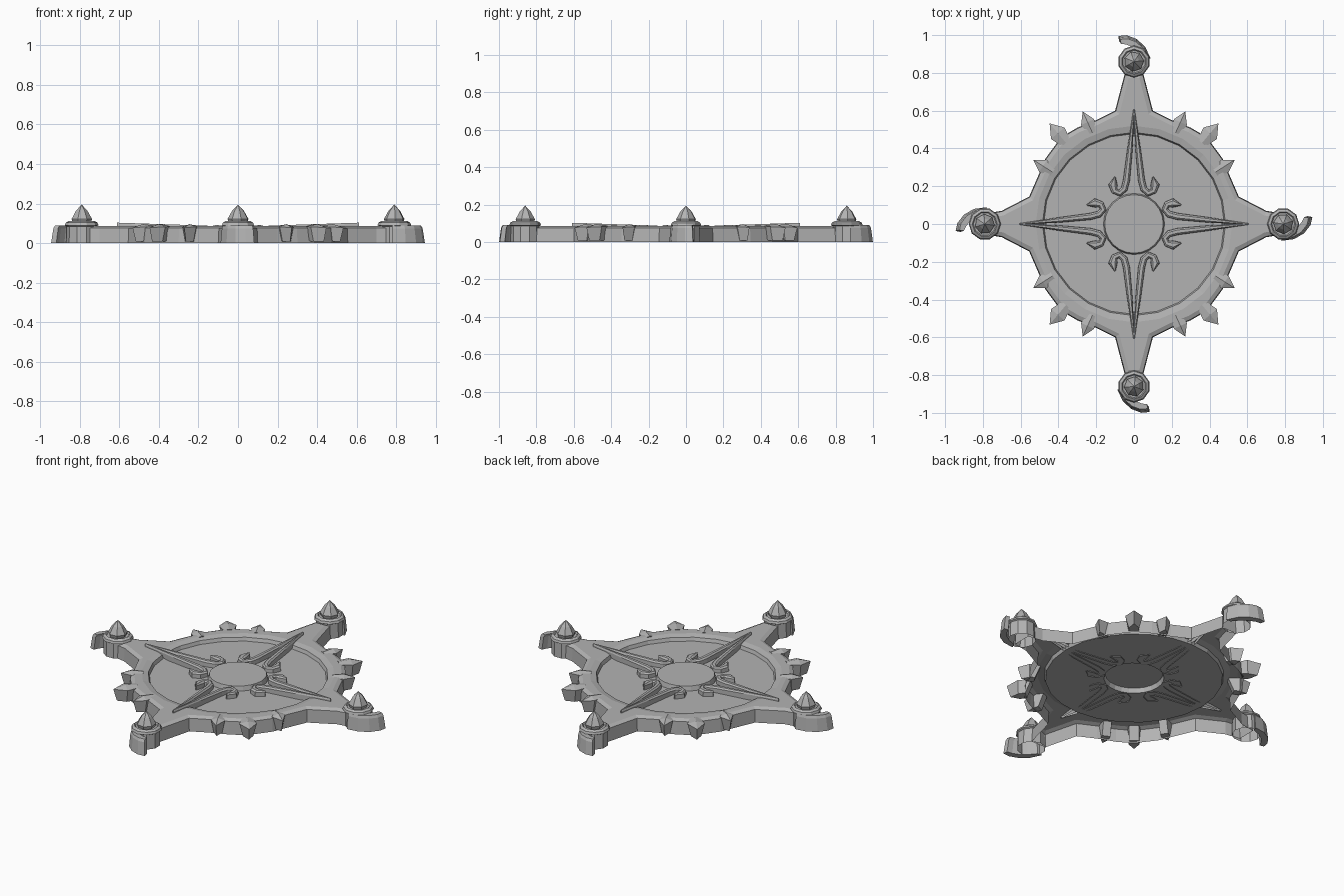
import bpy, bmesh
from math import sin, cos, pi, radians
from mathutils import Vector, Matrix

if "Cube" in bpy.data.objects:
    bpy.data.objects.remove(bpy.data.objects["Cube"])

grey = bpy.data.materials.new("dark_grey")
grey.diffuse_color = (0.45, 0.45, 0.45, 1)
grey.use_nodes = True
grey.node_tree.nodes["Principled BSDF"].inputs["Base Color"].default_value = grey.diffuse_color


def finish(name, bm, mat=None):
    bmesh.ops.recalc_face_normals(bm, faces=bm.faces)
    top = [f for f in bm.faces if abs(f.normal.z) > 0.6]
    if sum(f.normal.z * f.calc_area() for f in top) < -1e-4:
        bmesh.ops.reverse_faces(bm, faces=bm.faces)
    me = bpy.data.meshes.new(name)
    bm.to_mesh(me)
    bm.free()
    me.materials.append(grey)
    ob = bpy.data.objects.new(name, me)
    bpy.context.collection.objects.link(ob)
    if mat:
        ob.matrix_world = mat
    return ob


def bridge(bm, a, b):
    n = len(a)
    for i in range(n):
        j = (i + 1) % n
        bm.faces.new((a[i], a[j], b[j], b[i]))


def loft(bm, rings):
    """Connect equal-length rings of coordinates, return vertex rings."""
    vr = [[bm.verts.new(p) for p in r] for r in rings]
    for a, b in zip(vr, vr[1:]):
        bridge(bm, a, b)
    return vr


def circle(r, z, n, off=0.0):
    return [(r * cos(2 * pi * i / n + off), r * sin(2 * pi * i / n + off), z) for i in range(n)]


def inset(pts, d):
    """Offset a counter-clockwise outline inwards."""
    out, n = [], len(pts)
    for i in range(n):
        p, q, r = (Vector(pts[k % n]) for k in (i - 1, i, i + 1))
        a, b = (q - p).normalized(), (r - q).normalized()
        na, nb = Vector((-a.y, a.x)), Vector((-b.y, b.x))
        m = (na + nb).normalized()
        out.append(q + m * d / max(m.dot(na), 0.5))
    return out


def lathe(name, prof, n, mat, off=0.0):
    bm = bmesh.new()
    vr = loft(bm, [circle(r, z, n, off) for r, z in prof[:-1]])
    tip = bm.verts.new((0, 0, prof[-1][1]))
    for i in range(n):
        bm.faces.new((vr[-1][i], vr[-1][(i + 1) % n], tip))
    return finish(name, bm, mat)


# star plate: open shell with chamfered edge and sunken dial
quad = [(0.79, 0.055), (0.70, 0.07), (0.555, 0.145), (0.505, 0.26), (0.47, 0.345),
        (0.385, 0.46), (0.30, 0.51), (0.20, 0.55), (0.10, 0.60), (0.048, 0.80)]
mirror = [(-x, y) for x, y in reversed(quad)]
outline = quad + mirror
outline += [(-x, -y) for x, y in outline]
bm = bmesh.new()
walls = loft(bm, [[(*p, z) for p in inset(outline, d)]
                  for d, z in ((0, 0), (0.004, 0.076), (0.026, 0.086))])
N = 24
dial = loft(bm, [circle(r, z, N) for r, z in
                 ((0.52, 0.086), (0.485, 0.078), (0.478, 0.058), (0.162, 0.058),
                  (0.155, 0.085), (0.15, 0.086))])
bm.faces.new(dial[-1])
rim = [bm.edges.get((r[i], r[(i + 1) % len(r)]))
       for r in (walls[-1], dial[0]) for i in range(len(r))]
bmesh.ops.triangle_fill(bm, use_beauty=True, edges=rim)
finish("star_plate", bm)

# compass blades: two mirrored prongs each, (along, across, half width)
path = [(0.61, 0.0, 0.003), (0.40, 0.021, 0.014), (0.23, 0.040, 0.018),
        (0.185, 0.052, 0.018), (0.163, 0.076, 0.018), (0.175, 0.103, 0.018),
        (0.207, 0.112, 0.024), (0.25, 0.10, 0.003)]


def prong(side, rot):
    bm = bmesh.new()
    rows = []
    for i, (x, y, w) in enumerate(path):
        p, q = Vector(path[max(i - 1, 0)][:2]), Vector(path[min(i + 1, len(path) - 1)][:2])
        d = (q - p).normalized()
        nrm = Vector((-d.y, d.x))
        top = 0.083 + 0.033 * x
        low = 0.053 if x < 0.47 else 0.08
        row = []
        for k, z in ((-1, low), (-0.95, top - 0.008), (-0.45, top),
                     (0.45, top), (0.95, top - 0.008), (1, low)):
            c = Vector((x, y)) + nrm * w * k
            row.append(bm.verts.new((c.x, c.y * side, z)))
        rows.append(row)
    for a, b in zip(rows, rows[1:]):
        for i in range(5):
            bm.faces.new((a[i], a[i + 1], b[i + 1], b[i]))
    bm.faces.new(rows[0])
    bm.faces.new(rows[-1])
    finish("compass_blade", bm, Matrix.Rotation(rot, 4, 'Z'))


for k in range(4):
    prong(1, k * pi / 2)
    prong(-1, k * pi / 2)


# claws around the rim
def claw(angle, base, tip, w):
    bm = bmesh.new()
    m = base + (tip - base) * 0.5
    rings = [
        [(base + 0.03, -0.6 * w, 0.01), (base, -0.6 * w, 0.084), (base, 0, 0.09),
         (base, 0.6 * w, 0.084), (base + 0.03, 0.6 * w, 0.01)],
        [(m, -0.6 * w, 0.008), (m, -w, 0.082), (m, 0, 0.096),
         (m, w, 0.082), (m, 0.6 * w, 0.008)],
    ]
    a, b = [[bm.verts.new(p) for p in r] for r in rings]
    bridge(bm, a, b)
    t = bm.verts.new((tip, 0, 0.078))
    u = bm.verts.new((tip - 0.02, 0, 0.008))
    for i in (1, 2):
        bm.faces.new((b[i], b[i + 1], t))
    bm.faces.new((b[0], b[1], t, u))
    bm.faces.new((b[3], b[4], u, t))
    bm.faces.new((b[4], b[0], u))
    bm.faces.new(a)
    finish("rim_claw", bm, Matrix.Rotation(angle, 4, 'Z'))


for deg, base, tip, w in ((32.5, 0.51, 0.632, 0.038), (50, 0.56, 0.695, 0.047),
                          (65.5, 0.53, 0.655, 0.038)):
    for a in (deg, 180 - deg, 180 + deg, -deg):
        claw(radians(a), base, tip, w)

# corner towers with crystals and curled spurs
spur = [(-0.01, -0.085), (0.055, -0.076), (0.105, -0.047), (0.138, -0.005), (0.147, 0.035),
        (0.122, 0.04), (0.108, 0.012), (0.083, -0.018), (0.05, -0.04), (0.0, -0.06)]
for k in range(4):
    dist, twist = ((0.79, 0), (0.86, radians(18)))[k % 2]
    mat = Matrix.Rotation(k * pi / 2, 4, 'Z') @ Matrix.Translation((dist, 0, 0))
    lathe("tower", [(0.078, 0), (0.076, 0.085), (0.085, 0.09), (0.08, 0.103),
                    (0.066, 0.112), (0.06, 0.104), (0, 0.104)], 10, mat)
    lathe("tower_crystal", [(0.046, 0.10), (0.053, 0.122), (0.03, 0.163), (0, 0.195)],
          7, mat, 0.3)
    bm = bmesh.new()
    vr = loft(bm, [[(x * s, y * s, z) for x, y in spur]
                   for s, z in ((1.05, 0), (0.97, 0.075), (0.91, 0.09))])
    bm.faces.new(vr[0])
    bm.faces.new(vr[-1])
    finish("tower_spur", bm, mat @ Matrix.Rotation(twist, 4, 'Z'))
